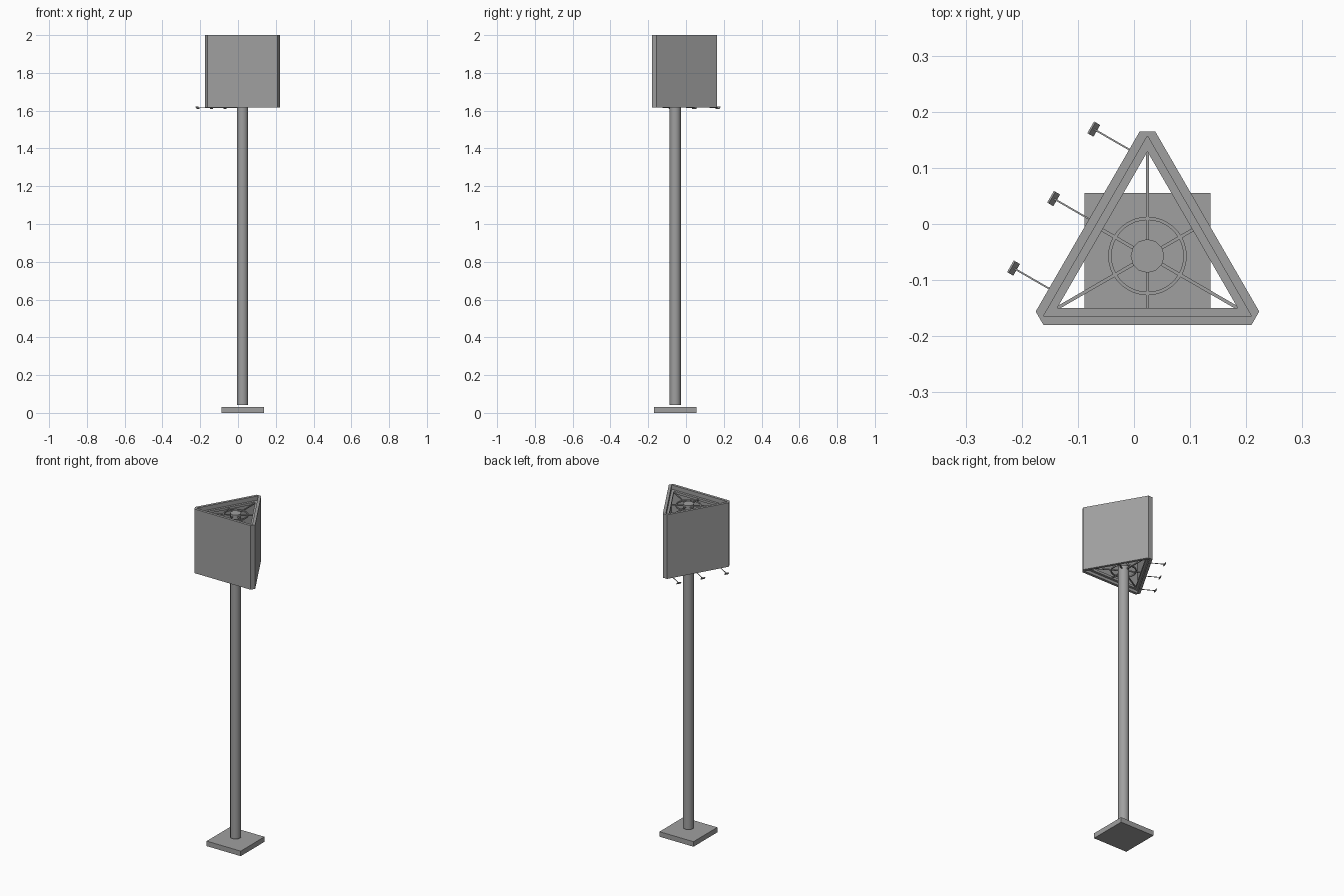
import bpy, bmesh, math
from mathutils import Vector, Matrix

if "Cube" in bpy.data.objects:
    bpy.data.objects.remove(bpy.data.objects["Cube"], do_unlink=True)

CX, CY = 0.024, -0.057          # pole axis
TOP, BOTTOM = 2.0, 1.617        # sign box

grey = bpy.data.materials.new("grey metal")
grey.use_nodes = True
grey.diffuse_color = (0.35, 0.35, 0.35, 1)
grey.node_tree.nodes["Principled BSDF"].inputs["Base Color"].default_value = (0.35, 0.35, 0.35, 1)


def finish(name, bm, smooth=False):
    bmesh.ops.remove_doubles(bm, verts=bm.verts, dist=1e-5)
    bmesh.ops.recalc_face_normals(bm, faces=bm.faces)
    mesh = bpy.data.meshes.new(name)
    bm.to_mesh(mesh)
    bm.free()
    mesh.materials.append(grey)
    obj = bpy.data.objects.new(name, mesh)
    bpy.context.collection.objects.link(obj)
    if smooth:
        bpy.ops.object.select_all(action='DESELECT')
        obj.select_set(True)
        bpy.context.view_layer.objects.active = obj
        bpy.ops.object.shade_smooth_by_angle(angle=math.radians(40))
    return obj


def polar(r, deg):
    a = math.radians(deg)
    return Vector((CX + r * math.cos(a), CY + r * math.sin(a)))


def ring(name, outer, inner, z0, z1, smooth=False):
    """Hollow prism between two outlines with matching point counts."""
    bm = bmesh.new()
    loops = [[bm.verts.new((p.x, p.y, z)) for p in outline]
             for outline, z in ((outer, z0), (outer, z1), (inner, z1), (inner, z0))]
    n = len(outer)
    for k in range(4):
        a, b = loops[k], loops[(k + 1) % 4]
        for i in range(n):
            j = (i + 1) % n
            bm.faces.new((a[i], a[j], b[j], b[i]))
    return finish(name, bm, smooth)


def box(name, size, matrix):
    bm = bmesh.new()
    bmesh.ops.create_cube(bm, size=1, matrix=matrix @ Matrix.Diagonal((*size, 1)))
    return finish(name, bm)


def cylinder(name, radius, z0, z1, sides):
    bm = bmesh.new()
    bmesh.ops.create_cone(bm, cap_ends=True, segments=sides, radius1=radius, radius2=radius,
                          depth=z1 - z0, matrix=Matrix.Translation((CX, CY, (z0 + z1) / 2)))
    return finish(name, bm, True)


def triangle(apothem):
    """Triangle outline, each corner doubled to pair with the cut corners."""
    return [polar(2 * apothem, d) for d in (90, 90, 210, 210, 330, 330)]


def cut_triangle(apothem, corner):
    """Triangle outline with flattened corners."""
    half = (2 * apothem - corner) * math.tan(math.radians(30))
    r, a = math.hypot(corner, half), math.degrees(math.atan2(half, corner))
    return [polar(r, d + s * a) for d in (90, 210, 330) for s in (-1, 1)]


def circle(radius):
    return [polar(radius, d) for d in range(0, 360, 10)]


# Base plate and pole
box("base_plate", (0.225, 0.225, 0.03), Matrix.Translation((CX, CY, 0.015)))
cylinder("pole", 0.03, 0.043, 1.98, 12)

# Three-sided sign panel
ring("sign_panels", cut_triangle(0.123, 0.222), triangle(0.107), BOTTOM, TOP)

# Inner frames with spokes and hoop, near the top and bottom
for level, z in (("top", 1.968), ("bottom", 1.64)):
    ring(level + "_frame", triangle(0.107), triangle(0.093), z - 0.007, z + 0.007)
    ring(level + "_hoop", circle(0.07), circle(0.064), z - 0.004, z + 0.004, True)
    for i in range(6):
        angle = 30 + 60 * i
        reach = 0.187 if i % 2 else 0.094
        mid = polar((0.028 + reach) / 2, angle)
        place = Matrix.Translation((mid.x, mid.y, z)) @ Matrix.Rotation(math.radians(angle), 4, 'Z')
        box(f"{level}_spoke_{i + 1}", (reach - 0.028, 0.006, 0.006), place)

# Floodlights on thin arms along the rear right side
side = Matrix.Translation((CX, CY, 1.616)) @ Matrix.Rotation(math.radians(150), 4, 'Z')
for i in range(3):
    along = -0.148 + 0.143 * i
    box(f"lamp_arm_{i + 1}", (0.086, 0.003, 0.003), side @ Matrix.Translation((0.152, along, 0)))
    tilt = Matrix.Rotation(math.radians(-50), 4, 'Y')
    box(f"lamp_head_{i + 1}", (0.015, 0.024, 0.004), side @ Matrix.Translation((0.196, along, 0)) @ tilt)
